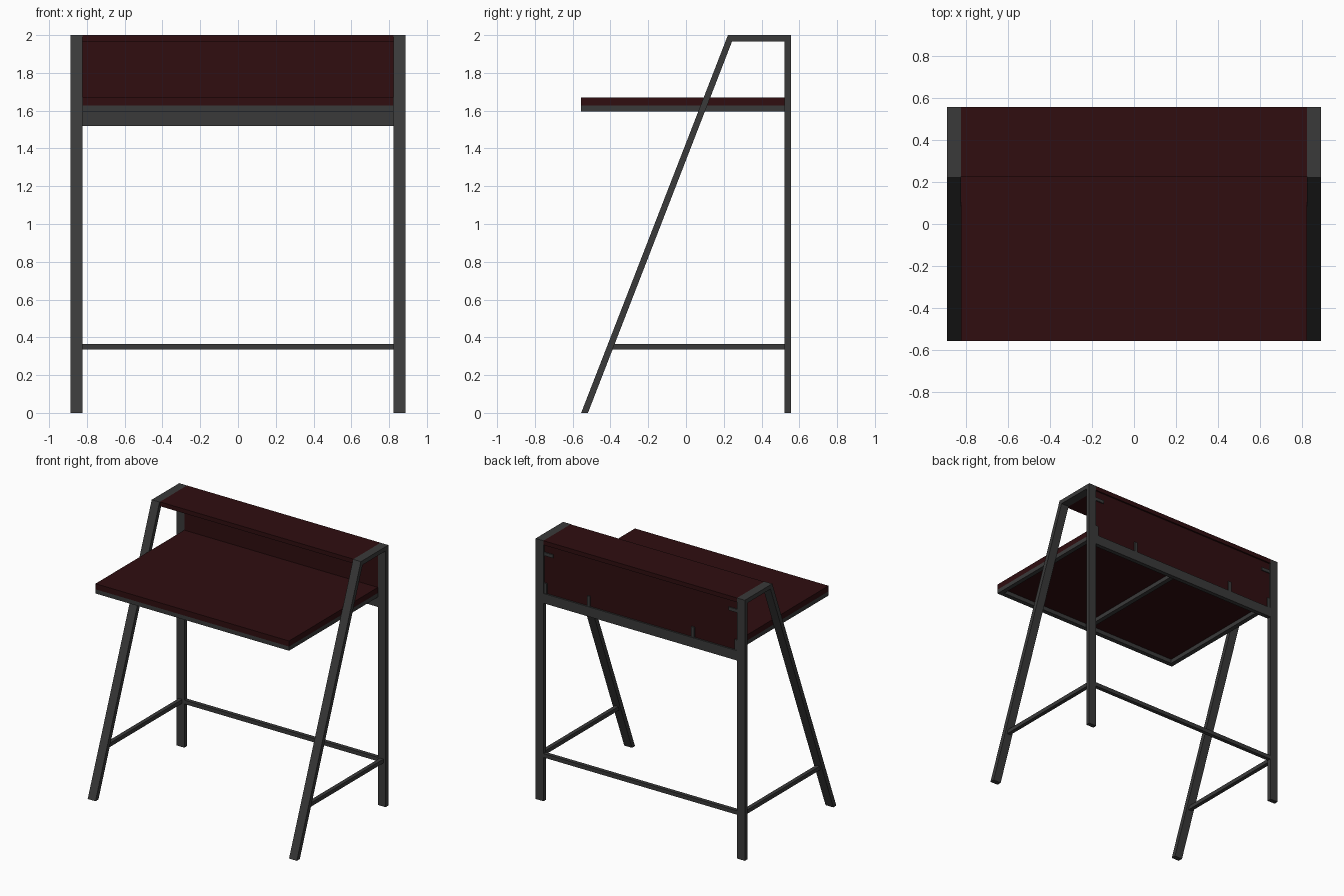
import bpy, bmesh

if "Cube" in bpy.data.objects:
    bpy.data.objects.remove(bpy.data.objects["Cube"])


def material(name, rgb):
    m = bpy.data.materials.new(name)
    m.diffuse_color = (*rgb, 1)
    m.use_nodes = True
    m.node_tree.nodes["Principled BSDF"].inputs["Base Color"].default_value = m.diffuse_color
    return m


STEEL = material("dark grey steel", (0.042, 0.042, 0.042))
WOOD = material("dark red wood", (0.029, 0.0042, 0.005))


def finish(name, bm, mat):
    bmesh.ops.recalc_face_normals(bm, faces=bm.faces)
    me = bpy.data.meshes.new(name)
    bm.to_mesh(me)
    bm.free()
    me.materials.append(mat)
    ob = bpy.data.objects.new(name, me)
    bpy.context.collection.objects.link(ob)
    return ob


def box(name, x, y, z, mat):
    """Box from (min, max) ranges on each axis."""
    bm = bmesh.new()
    bmesh.ops.create_cube(bm, size=1)
    for v in bm.verts:
        v.co = [r[0] if c < 0 else r[1] for c, r in zip(v.co, (x, y, z))]
    return finish(name, bm, mat)


def side_profile(name, pts, x, mat):
    """Extrude a closed (y, z) outline between two x positions."""
    bm = bmesh.new()
    face = bm.faces.new([bm.verts.new((x[0], y, z)) for y, z in pts])
    ext = bmesh.ops.extrude_face_region(bm, geom=[face])["geom"]
    verts = [g for g in ext if isinstance(g, bmesh.types.BMVert)]
    bmesh.ops.translate(bm, verts=verts, vec=(x[1] - x[0], 0, 0))
    return finish(name, bm, mat)


IN, OUT = 0.822, 0.888     # inner and outer x of the leg frames
BACK, FRONT = 0.555, -0.555
BAR = 0.033                # steel thickness

# Side frames: slanted front leg, top bar and upright back leg in one bent bar
outline = [(FRONT, 0), (0.222, 2), (BACK, 2), (BACK, 0), (BACK - BAR, 0),
           (BACK - BAR, 2 - BAR), (0.244, 2 - BAR), (FRONT + 0.036, 0)]

for label, s in (("left", -1), ("right", 1)):
    def span(a, b):
        return tuple(sorted((s * a, s * b)))

    side_profile(f"{label}_leg_frame", outline, span(IN, OUT), STEEL)
    # Low stretcher between front and back leg
    side_profile(f"{label}_side_stretcher",
                 [(-0.405, 0.335), (-0.393, 0.365),
                  (BACK - BAR, 0.365), (BACK - BAR, 0.335)],
                 span(0.84, 0.87), STEEL)
    # Side rail of the frame under the desktop
    box(f"{label}_desk_frame_rail", span(IN - 0.035, IN),
        (FRONT, BACK - BAR), (1.595, 1.627), STEEL)
    # Small tabs holding the back panel
    tab_y = (0.543, 0.551)
    box(f"{label}_upper_tab", span(0.745, IN), tab_y, (1.885, 1.91), STEEL)
    box(f"{label}_lower_tab", span(0.797, IN), tab_y, (1.59, 1.675), STEEL)
    box(f"{label}_middle_tab", span(0.43, 0.455), tab_y, (1.59, 1.675), STEEL)

# Cross members
box("back_stretcher", (-IN, IN), (0.523, 0.553), (0.335, 0.365), STEEL)
box("back_beam", (-IN, IN), (BACK - BAR, BACK), (1.52, 1.595), STEEL)
for name, y in (("front", FRONT), ("back", BACK - BAR - 0.035)):
    box(f"{name}_desk_frame_rail", (-IN + 0.035, IN - 0.035),
        (y, y + 0.035), (1.595, 1.627), STEEL)
box("center_desk_frame_rail", (-0.0175, 0.0175),
    (FRONT + 0.035, BACK - BAR - 0.035), (1.595, 1.627), STEEL)

# Wooden boards
box("desktop", (-IN, IN), (FRONT, BACK - BAR), (1.627, 1.67), WOOD)
box("back_panel", (-IN, IN), (BACK - BAR, 0.543), (1.595, 2 - BAR), WOOD)
box("top_shelf", (-IN, IN), (0.226, BACK), (2 - BAR, 2), WOOD)
